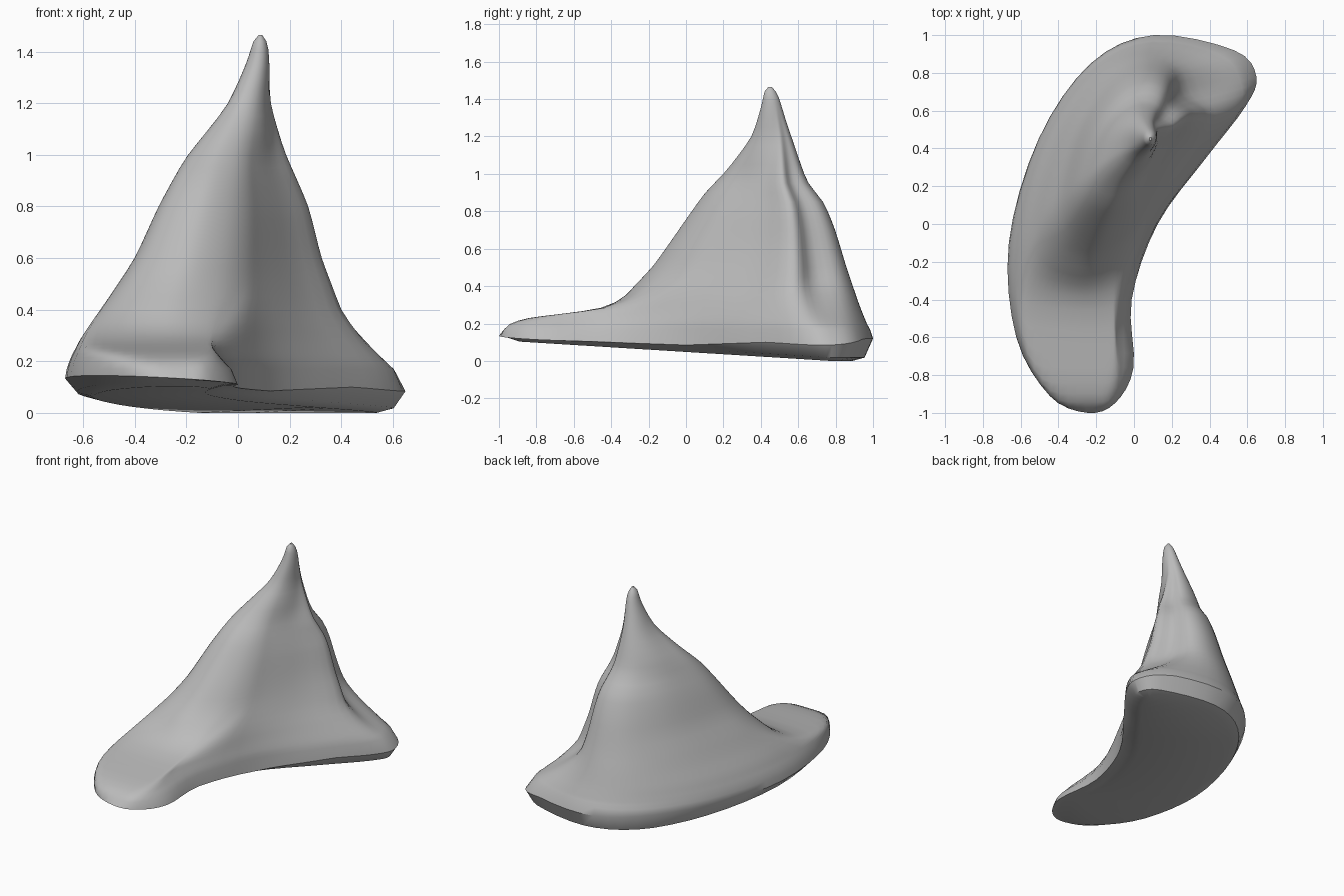
import bpy, bmesh
from mathutils import Vector

cube = bpy.data.objects.get("Cube")
if cube:
    bpy.data.objects.remove(cube)

# Plan outlines, counter-clockwise from the front lobe: curved foot and body above it
FOOT = [(-.24, -1), (-.09, -.95), (.01, -.76), (0, -.4), (.14, 0), (.4, .35), (.61, .62), (.67, .78),
        (.55, .92), (.12, 1), (-.22, .85), (-.5, .45), (-.66, -.1), (-.62, -.6), (-.44, -.91)]
BODY = [(-.28, -.18), (-.18, -.17), (-.06, -.1), (.03, 0), (.1, .13), (.24, .38), (.37, .58), (.25, .67),
        (.21, .81), (.07, .86), (-.13, .78), (-.33, .52), (-.45, .15), (-.46, -.02), (-.4, -.13)]

# Extent of the shape on each side as (height, position)
LEFT = [(.13, -.67), (.2, -.66), (.3, -.61), (.45, -.5), (.6, -.4), (.8, -.31), (1, -.2),
        (1.2, -.04), (1.35, .03), (1.44, .06), (1.47, .085)]
RIGHT = [(.1, .67), (.2, .6), (.3, .5), (.4, .41), (.6, .33), (.8, .28), (1, .19),
         (1.2, .13), (1.4, .12), (1.44, .11), (1.47, .09)]
FRONT = [(.13, -1), (.2, -.95), (.23, -.85), (.25, -.68), (.28, -.47), (.35, -.33), (.5, -.18),
         (.7, -.04), (.9, .1), (1, .2), (1.2, .35), (1.35, .4), (1.44, .42), (1.47, .445)]
BACK = [(.13, 1), (.3, .93), (.5, .86), (.7, .8), (.85, .74), (.95, .65), (1.1, .6),
        (1.3, .53), (1.4, .5), (1.44, .48), (1.47, .455)]


def sample(profile, z):
    if z <= profile[0][0]:
        return profile[0][1]
    for (a, p), (b, q) in zip(profile, profile[1:]):
        if z <= b:
            return p + (q - p) * (z - a) / (b - a)
    return profile[-1][1]


def ramp(value, start, end):
    return min(max((value - start) / (end - start), 0), 1)


def rounded(points, steps=4):
    """Closed smooth curve through the points."""
    out, n = [], len(points)
    for i in range(n):
        a, b, c, d = (Vector(points[(i + k) % n]) for k in (-1, 0, 1, 2))
        for s in range(steps):
            t = s / steps
            out.append(b + (c - a) * t / 2 + (a * 2 - b * 5 + c * 4 - d) * t * t / 2
                       + (b * 3 - a - c * 3 + d) * t ** 3 / 2)
    return out


def unit(points):
    """Scale an outline to a unit square."""
    xs, ys = [p.x for p in points], [p.y for p in points]
    return [Vector(((p.x - min(xs)) / (max(xs) - min(xs)), (p.y - min(ys)) / (max(ys) - min(ys))))
            for p in points]


foot, body = unit(rounded(FOOT)), unit(rounded(BODY))
centre = Vector((.5, .5))
n = len(foot)


def section(z):
    """Foot outline turning into the body, then into a round tip."""
    x0, x1, y0, y1 = (sample(p, z) for p in (LEFT, RIGHT, FRONT, BACK))
    body_front = max(y0, -.3)
    ring = []
    for f, b in zip(foot, body):
        disc = centre + (b - centre).normalized() / 2
        b = b.lerp(disc, ramp(z, .95, 1.35))
        low = Vector((x0 + (x1 - x0) * f.x, max(y0, -1 + (y1 + 1) * f.y), z))
        # Round over the inner edge of the lobe
        low.x -= max(0, low.x + .3) * .3 * ramp(z, .15, .28) * (1 - ramp(f.y, .2, .4))
        high = Vector((x0 + (x1 - x0) * b.x, body_front + (y1 - body_front) * b.y, z))
        # The lobe keeps the foot outline longer than the back does
        lobe, rear = ramp(z, .25, .45), ramp(z, .13, .45)
        ring.append(low.lerp(high, lobe + (rear - lobe) * ramp(f.y, .25, .55)))
    return ring


# Underside: tilted, rounded sole drawn in from the rim
rim = section(.13)
rings = []
for inset, lift in ((.11, 0), (.045, .018)):
    ring = []
    for i, p in enumerate(rim):
        along = rim[(i + 1) % n] - rim[i - 1]
        q = p + Vector((-along.y, along.x, 0)).normalized() * inset
        q.z = max(0, .11 - .062 * (q.y + 1)) + lift
        ring.append(q)
    rings.append(ring)

# Wall: stacked sections up to the rounded peak
for p in rim:
    p.z = .085 + .035 * abs(p.y) + .06 * max(0, -p.x) - .03 * ramp(p.x, .45, .67)
rings.append(rim)
heights = [.17, .2, .215, .23, .24, .25, .265, .28, .31, .35, .4]
heights += [.45 + .05 * i for i in range(19)] + [1.38, 1.41, 1.44, 1.455, 1.465]
rings += [section(z) for z in heights]

bm = bmesh.new()
loops = [[bm.verts.new(p) for p in ring] for ring in rings]
for low, high in zip(loops, loops[1:]):
    for i in range(n):
        j = (i + 1) % n
        bm.faces.new((low[i], low[j], high[j], high[i]))
bm.faces.new(list(reversed(loops[0])))
bm.faces.new(loops[-1])
bmesh.ops.remove_doubles(bm, verts=bm.verts, dist=.0005)
bmesh.ops.triangulate(bm, faces=[f for f in bm.faces if len(f.verts) > 4])
# Soften the steps between sections
walls = [v for v in bm.verts if .18 < v.co.z < 1.4]
for _ in range(3):
    bmesh.ops.smooth_vert(bm, verts=walls, factor=.4, use_axis_x=True, use_axis_y=True, use_axis_z=True)
bmesh.ops.recalc_face_normals(bm, faces=bm.faces)

mesh = bpy.data.meshes.new("curved_peak")
bm.to_mesh(mesh)
bm.free()
peak = bpy.data.objects.new("curved_peak", mesh)
bpy.context.collection.objects.link(peak)

# Single grey finish
grey = bpy.data.materials.new("plain_grey")
grey.use_nodes = True
grey.diffuse_color = (.5, .5, .5, 1)
grey.node_tree.nodes["Principled BSDF"].inputs["Base Color"].default_value = (.5, .5, .5, 1)
mesh.materials.append(grey)

bpy.context.view_layer.objects.active = peak
peak.select_set(True)
bpy.ops.object.shade_smooth_by_angle(angle=.7)
